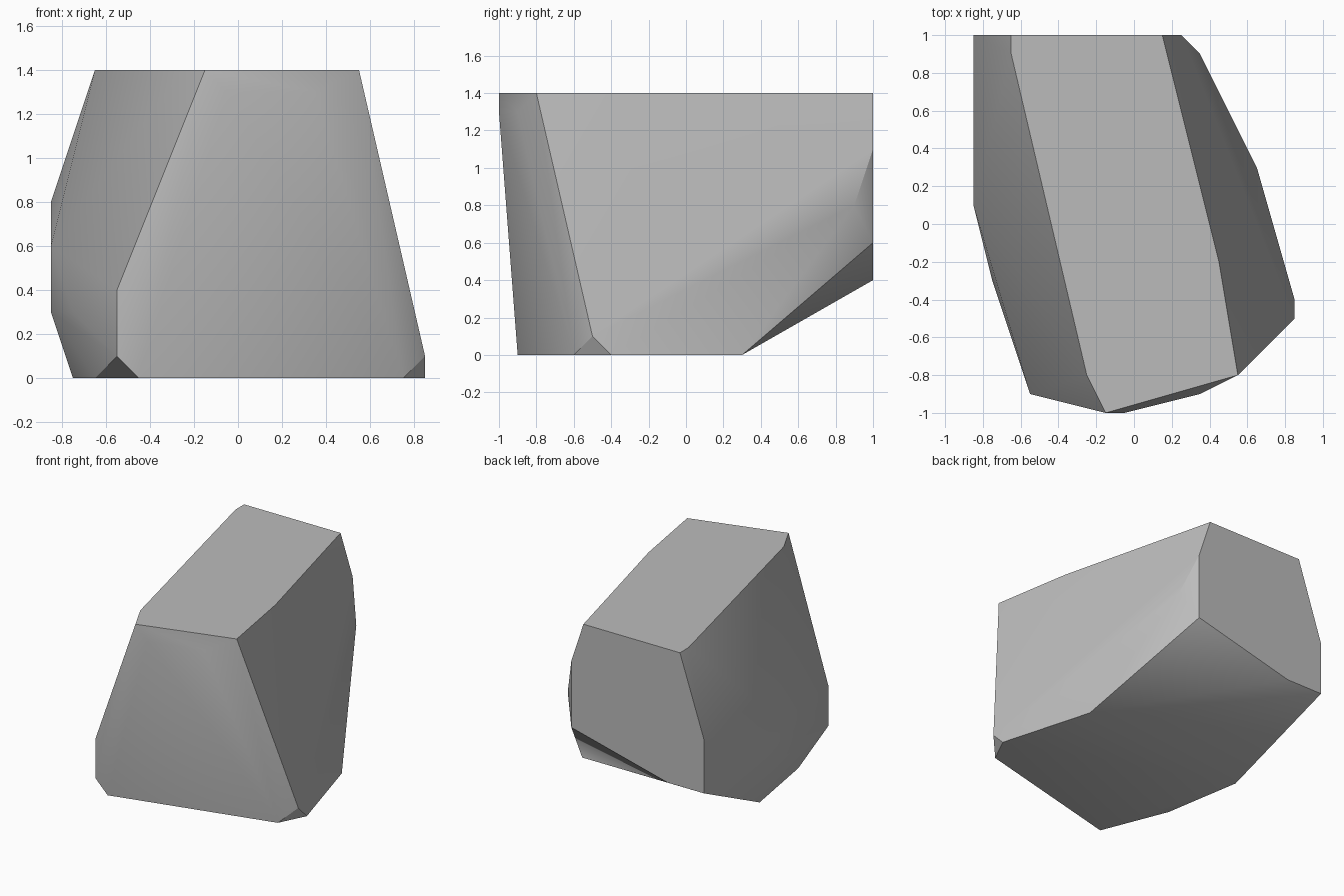
import bpy
import bmesh
import math

# Remove only the default cube
default_cube = bpy.data.objects.get("Cube")
if default_cube:
    bpy.data.objects.remove(default_cube, do_unlink=True)


def make_material(name, colour):
    material = bpy.data.materials.new(name)
    material.use_nodes = True
    material.diffuse_color = colour
    shader = next(n for n in material.node_tree.nodes if n.type == "BSDF_PRINCIPLED")
    shader.inputs["Base Color"].default_value = colour
    return material


def hull_object(name, points, material):
    """Wrap a convex skin around the points and merge its flat regions."""
    bm = bmesh.new()
    for point in points:
        bm.verts.new(point)
    result = bmesh.ops.convex_hull(bm, input=bm.verts[:])
    loose = {g for g in result["geom_interior"] + result["geom_unused"]
             if isinstance(g, bmesh.types.BMVert) and g.is_valid}
    bmesh.ops.delete(bm, geom=list(loose), context="VERTS")
    bmesh.ops.dissolve_limit(bm, angle_limit=math.radians(0.5),
                             verts=bm.verts[:], edges=bm.edges[:])
    bmesh.ops.recalc_face_normals(bm, faces=bm.faces[:])
    mesh = bpy.data.meshes.new(name)
    bm.to_mesh(mesh)
    bm.free()
    mesh.materials.append(material)
    obj = bpy.data.objects.new(name, mesh)
    bpy.context.collection.objects.link(obj)
    return obj


# Flat top outline (x, y)
top_height = 1.4
top = [(-.65, 1), (-.65, .9), (-.25, -.8), (-.15, -1),
       (.55, -.8), (.45, -.2), (.15, 1)]

# Flat base outline (x, y)
base = [(-.45, -.9), (.75, -.6), (.85, -.4), (.65, .3),
        (-.75, .2), (-.65, -.4)]

# Flat back cut (x, z), sharing its upper edge with the top
back_depth = 1
back = [(-.85, .8), (-.85, .4), (-.55, .4), (.25, .6), (.25, 1.1)]

# Bulges and chipped corners between the flat cuts
front_chips = [(-.55, -.9, .4), (-.55, -.9, .1), (.35, -.9, 1.3), (-.05, -1, 1.3)]
side_bulges = [(.85, -.5, .1), (.35, .9, .8),
               (-.85, .1, .6), (-.85, .1, .3), (-.75, -.3, .3)]

points = [(x, y, top_height) for x, y in top]
points += [(x, y, 0) for x, y in base]
points += [(x, back_depth, z) for x, z in back]
points += front_chips + side_bulges

# Boulder: soft shading with crisp cut edges
stone_grey = make_material("stone_grey", (.5, .5, .5, 1))
rock = hull_object("rock", points, stone_grey)
bpy.ops.object.select_all(action="DESELECT")
rock.select_set(True)
bpy.context.view_layer.objects.active = rock
bpy.ops.object.shade_smooth_by_angle(angle=math.radians(30))
